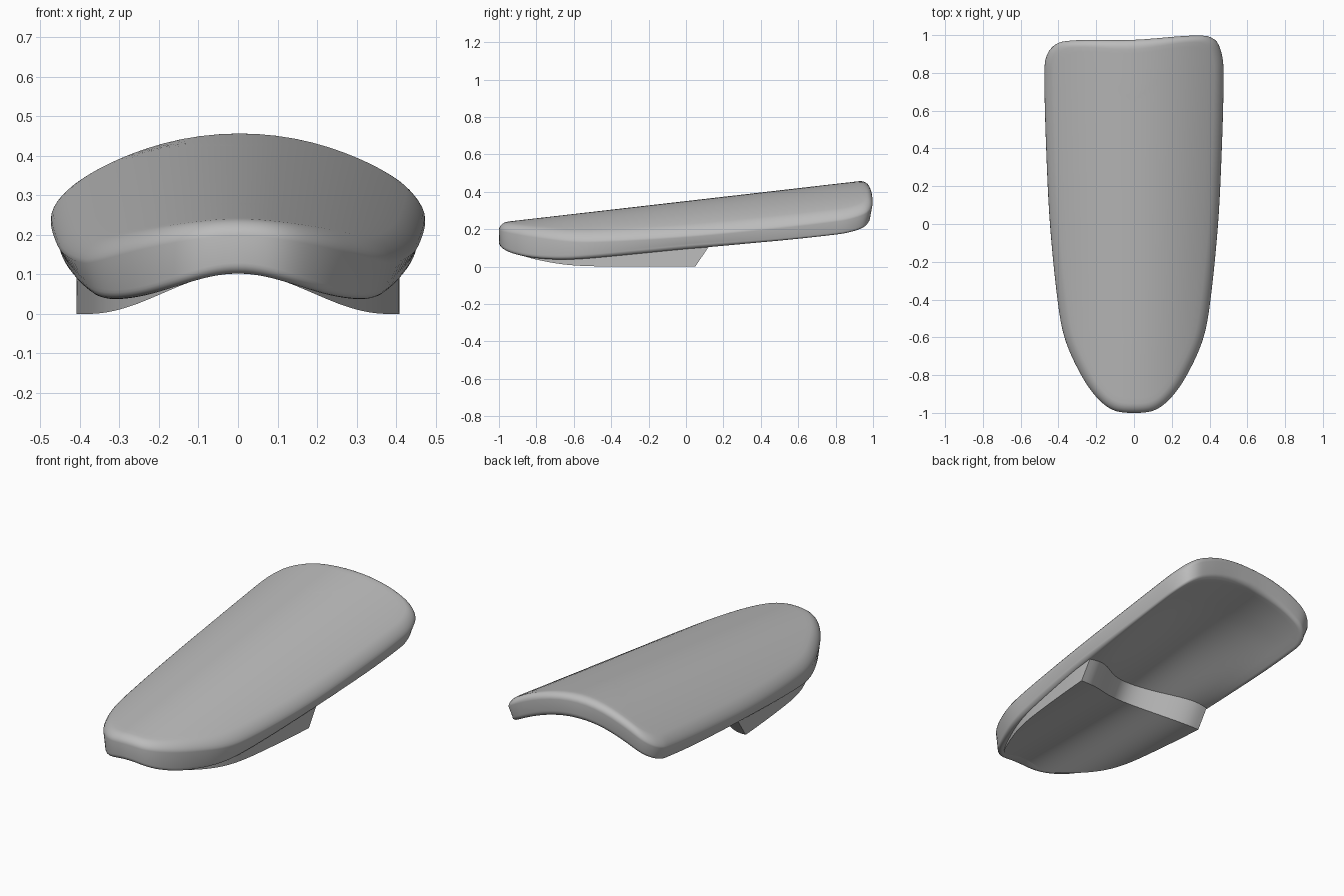
import bpy, bmesh
from math import sin, cos, pi, radians
from mathutils import Vector

cube = bpy.data.objects.get("Cube")
if cube:
    bpy.data.objects.remove(cube, do_unlink=True)

grey = bpy.data.materials.new("neutral grey")
grey.use_nodes = True
grey.diffuse_color = (0.5, 0.5, 0.5, 1)
grey.node_tree.nodes["Principled BSDF"].inputs["Base Color"].default_value = (0.5, 0.5, 0.5, 1)

# Half of the plan outline, from nose to back centre
HALF = [Vector(p) for p in (
    (0, -1), (.11, -.985), (.2, -.915), (.285, -.79), (.365, -.61), (.405, -.4),
    (.445, 0), (.465, .4), (.474, .75), (.465, .89), (.415, .967), (.3, .985), (0, .975))]


def spline(points, steps):
    """Smooth curve through points, mirrored in x at both ends."""
    flip = lambda p: Vector((-p.x, p.y))
    pts = [flip(points[1])] + points + [flip(points[-2])]
    out = []
    for a, b, c, d in zip(pts, pts[1:], pts[2:], pts[3:]):
        for i in range(steps):
            t = i / steps
            out.append(b + (c - a) * t / 2 + (2 * a - 5 * b + 4 * c - d) * t * t / 2
                       + (3 * b - a - 3 * c + d) * t ** 3 / 2)
    return out + [points[-1]]


side = spline(HALF, 6)


def ramp(value, start, end):
    """Smooth step from 0 at start to 1 at end."""
    t = max(0, min(1, (value - start) / (end - start)))
    return t * t * (3 - 2 * t)


def crown(x, y):
    """Arched upper surface of the pad, flatter towards the back."""
    return .35 + .115 * y - (.79 - .07 * y) * x * x


def arch(x):
    """Cross-section of the hollow underside: 1 in the middle, 0 at the sides."""
    return (1 + cos(pi * min(abs(x) / .38, 1))) / 2


def pad_bottom(x, y):
    """Follows the plate at the front and the crown at the back."""
    front = .092 + .098 * y + .105 * arch(x)
    back = crown(x, y) - .133
    return front + (back - front) * ramp(y, -.1, .75)


def half_width(y):
    for a, b in zip(side, side[1:]):
        if a.y <= y <= b.y:
            return a.x + (b.x - a.x) * (y - a.y) / (b.y - a.y)
    return 0


def finish(bm, name, angle):
    bmesh.ops.remove_doubles(bm, verts=bm.verts, dist=.0005)
    bmesh.ops.recalc_face_normals(bm, faces=bm.faces)
    mesh = bpy.data.meshes.new(name)
    bm.to_mesh(mesh)
    bm.free()
    mesh.shade_smooth()
    mesh.set_sharp_from_angle(angle=radians(angle))
    mesh.materials.append(grey)
    obj = bpy.data.objects.new(name, mesh)
    bpy.context.collection.objects.link(obj)


def bridge(bm, row_a, row_b, closed=True):
    n = len(row_a)
    for i in range(n if closed else n - 1):
        j = (i + 1) % n
        bm.faces.new((row_a[i], row_a[j], row_b[j], row_b[i]))


# Seat pad: rings running from the spine over the rounded rim and back below
outline = side + [Vector((-p.x, p.y)) for p in side[-2:0:-1]]
for p in outline:
    if p.y > .85:
        p.y += .04 * p.x * min(1, (p.y - .85) / .1)

TOP_IN, TOP_DROP, LOW_R, DRAFT, STEPS = .05, .038, .03, .02, 6
# Each ring: is it above, fraction from spine to rim, inset at rim, offset from surface
rings = [(True, i / 12, TOP_IN, 0) for i in range(12)]
for i in range(STEPS + 1):
    a = pi / 2 * i / STEPS
    rings.append((True, 1, TOP_IN * (1 - sin(a)), -TOP_DROP * (1 - cos(a))))
for i in range(STEPS + 1):
    a = pi / 2 * i / STEPS
    rings.append((False, 1, LOW_R * (1 - cos(a)), LOW_R * (1 - sin(a))))
rings += [(False, i / 12, LOW_R, 0) for i in range(11, -1, -1)]

bm = bmesh.new()
previous = None
for above, fraction, inset, offset in rings:
    row = []
    for p in outline:
        spine = Vector((0, max(-.6, min(.65, p.y))))
        reach = p - spine
        lean = 0 if above else DRAFT * abs(p.x) / .45
        q = spine + reach * fraction * (1 - (inset + lean) / reach.length)
        z = (crown if above else pad_bottom)(q.x, q.y) + offset
        row.append(bm.verts.new((q.x, q.y, z)))
    if previous:
        bridge(bm, previous, row)
    previous = row
finish(bm, "seat_pad", 80)

# Base plate: constant arched underside, bowed and sloping cut at the back
ACROSS, ALONG, SLOPE, BOW = 32, 28, .67, .17
bm = bmesh.new()
previous = None
for i in range(ALONG + 1):
    f = (i / ALONG) ** 1.4
    y = -.93 + .98 * f
    w = half_width(y) - .055 + .016 * ramp(y, -.75, -.4)
    low, high = [], []
    for k in range(ACROSS + 1):
        x = w * (2 * k / ACROSS - 1)
        y_low = y - BOW * arch(x) * f * f
        z_low = .105 * arch(x)
        z_high = max(pad_bottom(x, y_low) + .02, z_low + .005)
        y_high = y_low + (SLOPE * (z_high - z_low) if i == ALONG else 0)
        low.append(bm.verts.new((x, y_low, z_low)))
        high.append(bm.verts.new((x, y_high, z_high)))
    loop = low + high[::-1]
    if previous:
        bridge(bm, previous, loop)
    if i in (0, ALONG):
        bridge(bm, low, high, closed=False)
    previous = loop
finish(bm, "base_plate", 35)
